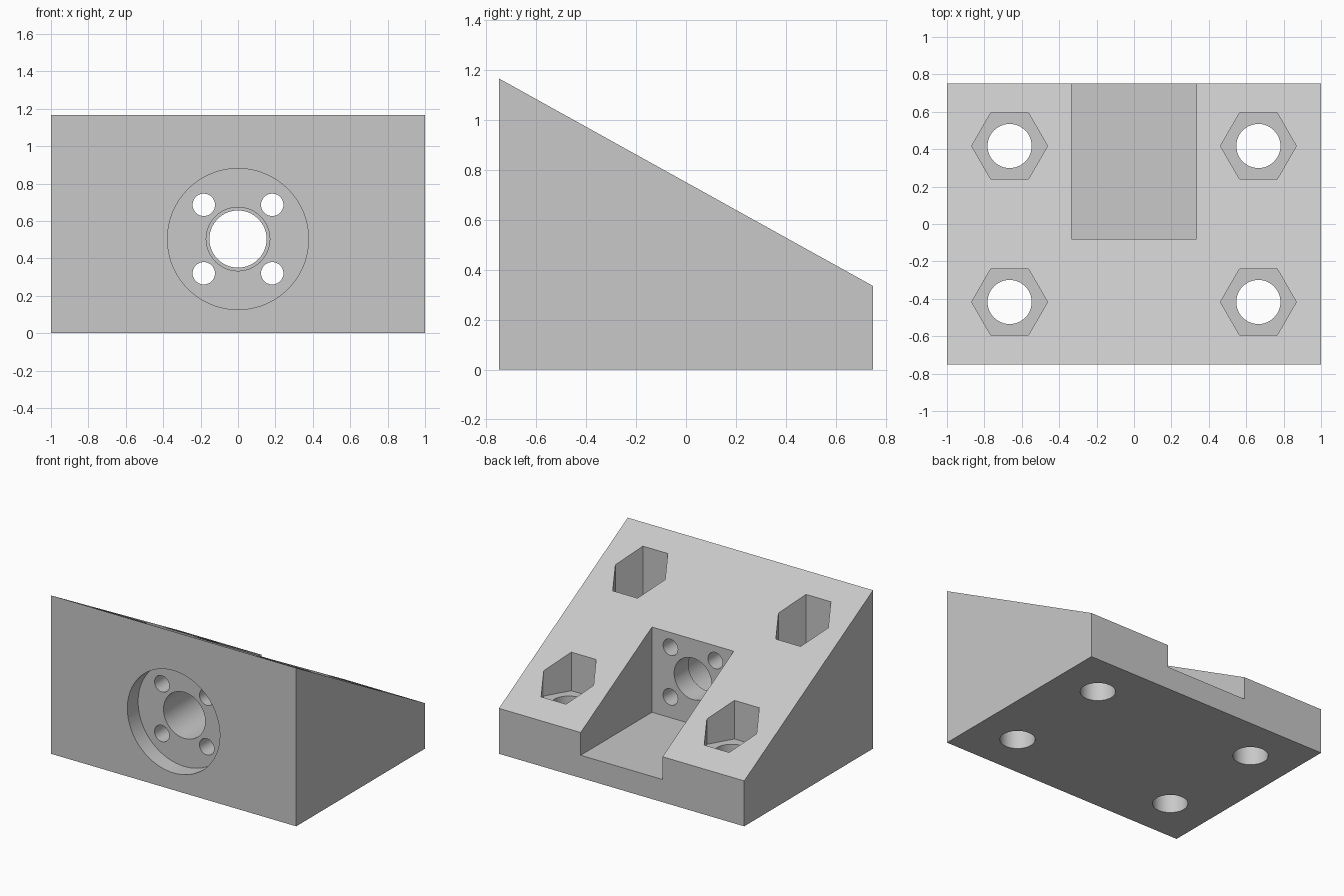
import bpy, math

cube = bpy.data.objects.get("Cube")
if cube:
    bpy.data.objects.remove(cube, do_unlink=True)

grey = bpy.data.materials.new("light_grey")
grey.use_nodes = True
colour = (0.58, 0.58, 0.58, 1)
grey.diffuse_color = colour
grey.node_tree.nodes["Principled BSDF"].inputs["Base Color"].default_value = colour

WIDTH, DEPTH = 2.0, 1.5
FRONT, BACK = -DEPTH / 2, DEPTH / 2
AXIS_Z = 0.503

# Wedge body: side profile extruded along x
profile = [(FRONT, 0), (BACK, 0), (BACK, 0.335), (FRONT, 1.167)]
n = len(profile)
verts = [(x, y, z) for x in (-WIDTH / 2, WIDTH / 2) for y, z in profile]
faces = [tuple(reversed(range(n))), tuple(range(n, 2 * n))]
faces += [(i, (i + 1) % n, (i + 1) % n + n, i + n) for i in range(n)]
mesh = bpy.data.meshes.new("wedge_block")
mesh.from_pydata(verts, [], faces)
mesh.materials.append(grey)
body = bpy.data.objects.new("wedge_block", mesh)
bpy.context.collection.objects.link(body)


def cut(cutter):
    """Subtract the cutter from the body and discard it."""
    cutter.hide_render = True
    cutter.data.materials.append(grey)
    mod = body.modifiers.new("cut", 'BOOLEAN')
    mod.operation = 'DIFFERENCE'
    mod.solver = 'EXACT'
    mod.object = cutter
    bpy.context.view_layer.objects.active = body
    bpy.ops.object.modifier_apply(modifier=mod.name)
    bpy.data.objects.remove(cutter, do_unlink=True)


def bore_y(x, z, radius, y0, y1, sides=48):
    bpy.ops.mesh.primitive_cylinder_add(
        vertices=sides, radius=radius, depth=y1 - y0,
        location=(x, (y0 + y1) / 2, z), rotation=(math.pi / 2, 0, 0))
    cut(bpy.context.object)


def bore_z(x, y, radius, z0, z1, sides=48, turn=0):
    bpy.ops.mesh.primitive_cylinder_add(
        vertices=sides, radius=radius, depth=z1 - z0,
        location=(x, y, (z0 + z1) / 2), rotation=(0, 0, turn))
    cut(bpy.context.object)


# Rear channel, open to the back
SLOT_Y, SLOT_Z = -0.08, 0.167
bpy.ops.mesh.primitive_cube_add(size=1, location=(0, SLOT_Y + 0.5, SLOT_Z + 0.5))
bpy.context.object.scale = (0.667, 1, 1)
cut(bpy.context.object)

# Front recess and stepped centre bore
RECESS_Y = FRONT + 0.125
bore_y(0, AXIS_Z, 0.377, FRONT - 0.1, RECESS_Y, 96)
bore_y(0, AXIS_Z, 0.17, FRONT - 0.1, SLOT_Y - 0.167, 64)
bore_y(0, AXIS_Z, 0.153, FRONT - 0.1, SLOT_Y + 0.1, 64)

# Four small bolt holes around the bore
for sx in (-1, 1):
    for sz in (-1, 1):
        bore_y(sx * 0.183, AXIS_Z + sz * 0.183, 0.06, FRONT - 0.1, SLOT_Y + 0.1, 32)

# Four mounting holes with hexagonal nut pockets
for sx in (-1, 1):
    for sy in (-1, 1):
        x, y = sx * 0.665, sy * 0.417
        bore_z(x, y, 0.203, 0.333, 1.5, 6, math.pi / 6)
        bore_z(x, y, 0.118, -0.1, 0.5)

# Smooth bores, sharp edges
bpy.ops.object.select_all(action='DESELECT')
body.select_set(True)
bpy.context.view_layer.objects.active = body
bpy.ops.object.shade_smooth_by_angle(angle=math.radians(30))
